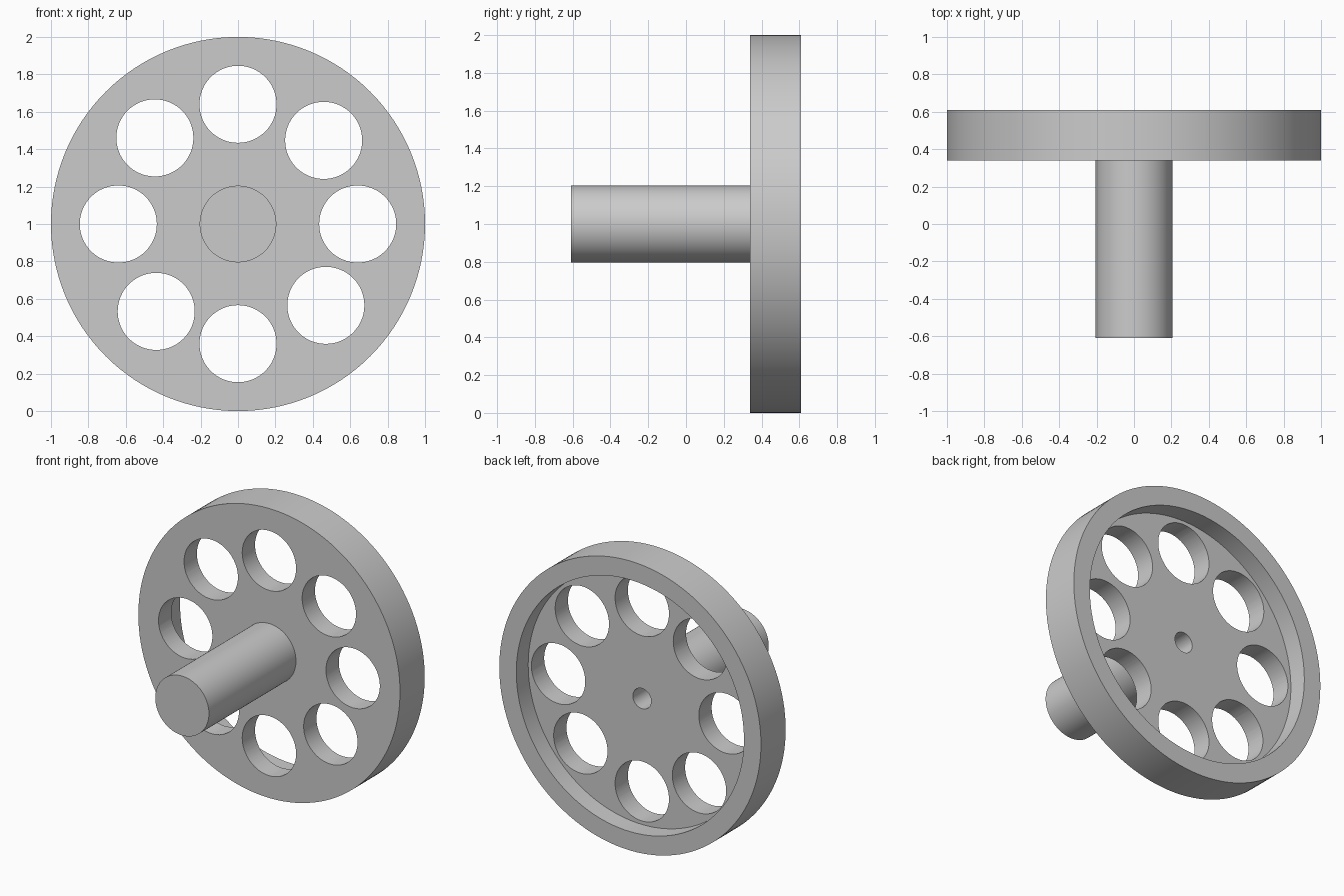
import bpy
import bmesh
from math import cos, sin, radians, tau
from mathutils import Matrix, Vector

if "Cube" in bpy.data.objects:
    bpy.data.objects.remove(bpy.data.objects["Cube"])

AXIS_Z = 1.0
SEGMENTS = 128

grey = bpy.data.materials.new("plain grey")
grey.use_nodes = True
colour = (0.6, 0.6, 0.6, 1)
grey.diffuse_color = colour
grey.node_tree.nodes["Principled BSDF"].inputs["Base Color"].default_value = colour


def finish(name, bm):
    bmesh.ops.recalc_face_normals(bm, faces=bm.faces)
    mesh = bpy.data.meshes.new(name)
    bm.to_mesh(mesh)
    bm.free()
    mesh.materials.append(grey)
    obj = bpy.data.objects.new(name, mesh)
    bpy.context.collection.objects.link(obj)
    return obj


def lathe(name, profile):
    """Revolve (radius, y) points around the wheel axis."""
    bm = bmesh.new()
    verts = [bm.verts.new((r, y, AXIS_Z)) for r, y in profile]
    edges = [bm.edges.new(pair) for pair in zip(verts, verts[1:])]
    bmesh.ops.spin(bm, geom=verts + edges, cent=(0, 0, AXIS_Z), axis=(0, 1, 0),
                   angle=tau, steps=SEGMENTS, use_duplicate=False)
    bmesh.ops.remove_doubles(bm, verts=bm.verts, dist=0.0005)
    return finish(name, bm)


# Wheel with shaft, recessed back and a blind centre bore
shaft_end, disc_front, web_back, rim_back, bore_end = -0.61, 0.34, 0.48, 0.61, 0.0
wheel = lathe("wheel_with_shaft", [
    (0, shaft_end), (0.205, shaft_end), (0.205, disc_front),
    (1, disc_front), (1, rim_back), (0.87, rim_back), (0.87, web_back),
    (0.07, web_back), (0.07, bore_end), (0, bore_end)])

# Ring of eight round holes, slightly uneven in spacing
bm = bmesh.new()
turn = Matrix.Rotation(radians(90), 4, "X")
for angle in (0, 44.3, 90, 134, 180, 226.9, 270, 317.2):
    a = radians(angle)
    place = Vector((0.64 * cos(a), 0.41, AXIS_Z + 0.64 * sin(a)))
    bmesh.ops.create_cone(bm, cap_ends=True, segments=64, radius1=0.206,
                          radius2=0.206, depth=0.3,
                          matrix=Matrix.Translation(place) @ turn)
cutter = finish("hole_cutter", bm)
cutter.hide_render = True

cut = wheel.modifiers.new("holes", "BOOLEAN")
cut.operation = "DIFFERENCE"
cut.solver = "EXACT"
cut.object = cutter

bpy.ops.object.select_all(action="DESELECT")
wheel.select_set(True)
bpy.context.view_layer.objects.active = wheel
bpy.ops.object.modifier_apply(modifier=cut.name)
bpy.data.objects.remove(cutter)
bpy.ops.object.shade_smooth_by_angle(angle=radians(30))
